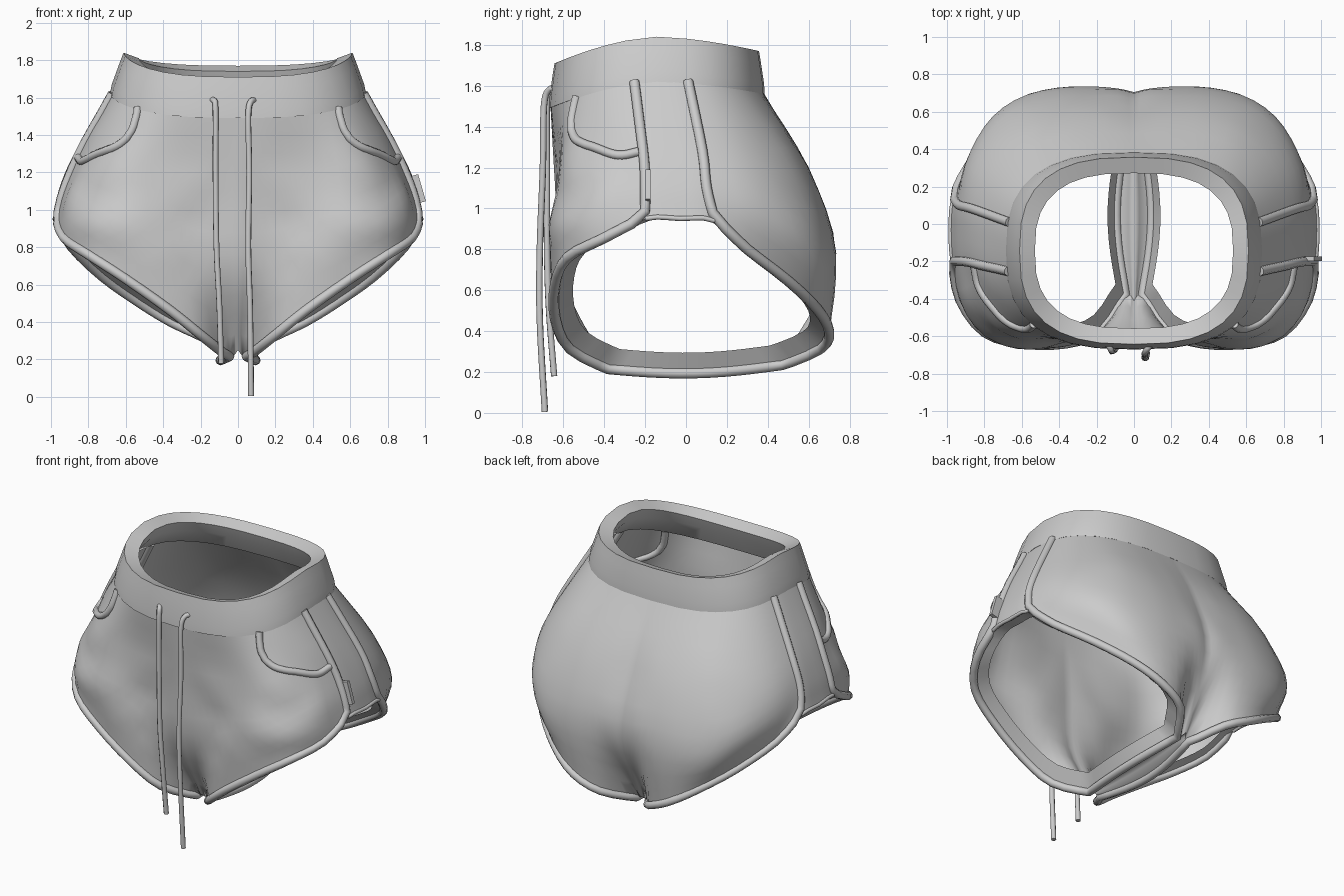
import bpy, bmesh, math
from mathutils import Vector, noise
from mathutils.bvhtree import BVHTree

if "Cube" in bpy.data.objects:
    bpy.data.objects.remove(bpy.data.objects["Cube"])


def catmull(pts, n):
    """Smooth path through pts, n steps per span."""
    pts = [Vector(p) for p in pts]
    out = []
    for i in range(len(pts) - 1):
        b, c = pts[i], pts[i + 1]
        a = pts[i - 1] if i else b * 2 - c
        d = pts[i + 2] if i + 2 < len(pts) else c * 2 - b
        for s in range(n):
            t = s / n
            out.append(0.5 * (2 * b + (c - a) * t + (2 * a - 5 * b + 4 * c - d) * t * t
                              + (3 * b - a - 3 * c + d) * t ** 3))
    return out + [pts[-1]]


def mesh_object(name, verts, faces, mirror=False, angle=50):
    bm = bmesh.new()
    vs = [bm.verts.new(v) for v in verts]
    for f in faces:
        bm.faces.new([vs[i] for i in f])
    bmesh.ops.remove_doubles(bm, verts=bm.verts, dist=1e-4)
    bmesh.ops.recalc_face_normals(bm, faces=bm.faces)
    me = bpy.data.meshes.new(name)
    bm.to_mesh(me)
    bm.free()
    ob = bpy.data.objects.new(name, me)
    bpy.context.collection.objects.link(ob)
    if mirror:
        ob.modifiers.new("mirror", 'MIRROR').merge_threshold = 0.002
    bpy.ops.object.select_all(action='DESELECT')
    bpy.context.view_layer.objects.active = ob
    ob.select_set(True)
    bpy.ops.object.shade_smooth_by_angle(angle=math.radians(angle))
    return ob


def tube(name, paths, radius):
    cu = bpy.data.curves.new(name, 'CURVE')
    cu.dimensions = '3D'
    cu.bevel_depth = radius
    cu.bevel_resolution = 2
    cu.use_fill_caps = True
    for path in paths:
        sp = cu.splines.new('POLY')
        sp.points.add(len(path) - 1)
        for q, p in zip(sp.points, path):
            q.co = (*p, 1)
        sp.use_smooth = True
    ob = bpy.data.objects.new(name, cu)
    bpy.context.collection.objects.link(ob)
    return ob


def both_sides(path):
    return [path, [Vector((-p[0], p[1], p[2])) for p in path]]


def waist(deg, a, b, heights, dz=0):
    """Rounded waist outline; angle 0 is the front, heights are front/side/back."""
    s, c = math.sin(math.radians(deg)), math.cos(math.radians(deg))
    e = 2 / 2.7
    front, side, back = heights
    z = side + ((front if c > 0 else back) - side) * abs(c) ** 1.2
    return Vector((math.copysign(a * abs(s) ** e, s),
                   -0.143 - math.copysign(b * abs(c) ** e, c), z + dz))


LOW, TOP = (1.5, 1.63, 1.57), (1.71, 1.84, 1.77)

# Columns from waist to hem: waist angle, upper point, lower point, hem point
front = [
    (0, (0, -.64, 1.1), (0, -.61, .65), (0, -.41, .25)),
    (3, (.1, -.63, 1.1), (.09, -.6, .65), (.045, -.38, .215)),
    (12, (.25, -.62, 1.1), (.24, -.63, .7), (.18, -.57, .315)),
    (27, (.42, -.62, 1.12), (.4, -.65, .8), (.36, -.64, .46)),
    (44, (.6, -.62, 1.15), (.62, -.65, .88), (.6, -.64, .63)),
    (58, (.73, -.54, 1.2), (.79, -.59, .97), (.8, -.58, .76)),
    (71, (.82, -.38, 1.25), (.91, -.43, 1.06), (.93, -.41, .85)),
    (83, (.86, -.21, 1.28), (.935, -.2, 1.1), (.97, -.2, .95)),
    (92, (.87, -.05, 1.28), (.94, -.03, 1.1), (.98, -.03, .95)),
]
back = [
    (101, (.86, .08, 1.28), (.93, .1, 1.1), (.965, .14, .94)),
    (113, (.82, .26, 1.25), (.9, .32, 1.0), (.89, .3, .8)),
    (126, (.73, .43, 1.2), (.8, .52, .9), (.73, .5, .645)),
    (140, (.57, .54, 1.2), (.64, .66, .8), (.54, .64, .51)),
    (155, (.38, .59, 1.2), (.42, .725, .78), (.36, .7, .4)),
    (168, (.2, .6, 1.2), (.22, .735, .78), (.18, .66, .315)),
    (177, (.08, .59, 1.2), (.09, .725, .75), (.045, .47, .235)),
    (180, (0, .58, 1.2), (0, .705, .75), (0, .5, .27)),
]
cols = [catmull([waist(c[0], .675, .52, LOW), *c[1:]], 4) for c in front + back]
rows = [catmull([c[r] for c in cols], 3) for r in range(13)]
NC = len(rows[0])

# Cloth folds, strongest across the front
for r in range(1, 12):
    for p in rows[r][1:-1]:
        amp = (.028 if p.y < -.25 else .008) * math.sin(math.pi * r / 12) * min(1, p.x * 5)
        d = Vector((p.x * .5, p.y, 0)).normalized()
        p += d * amp * noise.noise(Vector((p.x * 4 + p.z * 3, p.y * 2, p.z * 5)))

# Body half: leg panel plus the strip between the legs
verts = [p for row in rows for p in row]
faces = [(r * NC + k, r * NC + k + 1, (r + 1) * NC + k + 1, (r + 1) * NC + k)
         for r in range(12) for k in range(NC - 1)]
hem = rows[-1]
S = 12
strip = []
for i in range(S + 1):
    t = i / S
    bow = math.sin(math.pi * t)
    strip.append([hem[j].lerp(hem[NC - 1 - j], t)
                  + Vector((.05 * bow * j / 3, 0, (.0 - .03 * j / 3) * bow)) for j in range(4)])
base = len(verts)
verts += [p for line in strip for p in line]
faces += [(base + i * 4 + j, base + i * 4 + j + 1, base + i * 4 + j + 5, base + i * 4 + j + 4)
          for i in range(S) for j in range(3)]
surface = BVHTree.FromPolygons(verts, faces)
mesh_object("shorts_body", verts, faces, mirror=True, angle=80)

# Facing folded inside each leg opening
crotch = [line[3] for line in strip]
loop = hem[3:NC - 3] + crotch[::-1][1:-1]
mid = Vector((.5, .03, .55))
inner = [p.lerp(mid, .14) + Vector((-.01, 0, .05)) for p in loop]
n = len(loop)
mesh_object("leg_facing", loop + inner,
            [(i, (i + 1) % n, n + (i + 1) % n, n + i) for i in range(n)], mirror=True)

# Piping: down the front side seam, round the leg, up the back side seam
fs, bs = 21, 27
path = ([rows[r][fs] for r in range(12)] + hem[fs - 1:3:-1] + crotch
        + hem[NC - 5:bs:-1] + [rows[r][bs] for r in range(11, -1, -1)])
tube("leg_piping", both_sides(path), .026)
tube("side_hem", both_sides(hem[fs:bs + 1]), .012)

# Pocket edges laid on the body
pocket = catmull([(.55, -.56, 1.57), (.58, -.58, 1.43), (.65, -.54, 1.34),
                  (.74, -.42, 1.28), (.83, -.33, 1.26), (.86, -.23, 1.28)], 5)
pocket = [surface.find_nearest(p)[0] for p in pocket]
tube("pocket_piping", both_sides(pocket), .023)

# Waistband: outer face, rolled rim and inner face
N = 32
profile = [(.685, .528, LOW, -.01), (.675, .525, LOW, .04), (.635, .51, TOP, -.06),
           (.612, .5, TOP, 0), (.53, .415, TOP, -.03), (.56, .44, TOP, -.1), (.65, .49, LOW, 0)]
verts = [waist(360 * i / N, *p) for p in profile for i in range(N)]
m = len(profile)
mesh_object("waistband", verts,
            [(r * N + i, r * N + (i + 1) % N, (r + 1) % m * N + (i + 1) % N, (r + 1) % m * N + i)
             for r in range(m) for i in range(N)], angle=45)

# Drawstrings hanging from the waist
left = [(-.15, -.63, 1.58), (-.13, -.66, 1.585), (-.12, -.68, 1.53), (-.12, -.68, 1.2),
        (-.115, -.68, .8), (-.1, -.67, .5), (-.09, -.645, .18)]
right = [(.1, -.63, 1.58), (.07, -.67, 1.58), (.055, -.695, 1.5), (.06, -.7, 1.2),
         (.055, -.715, .8), (.065, -.715, .45), (.07, -.69, .005)]
tube("drawstrings", [catmull(left, 5), catmull(right, 5)], .016)

# Small plain tab on one side seam
bpy.ops.mesh.primitive_cube_add(size=1, location=(.955, -.185, 1.11), rotation=(0, -.28, 0))
tab = bpy.context.object
tab.name = "side_tab"
tab.scale = (.06, .025, .15)
